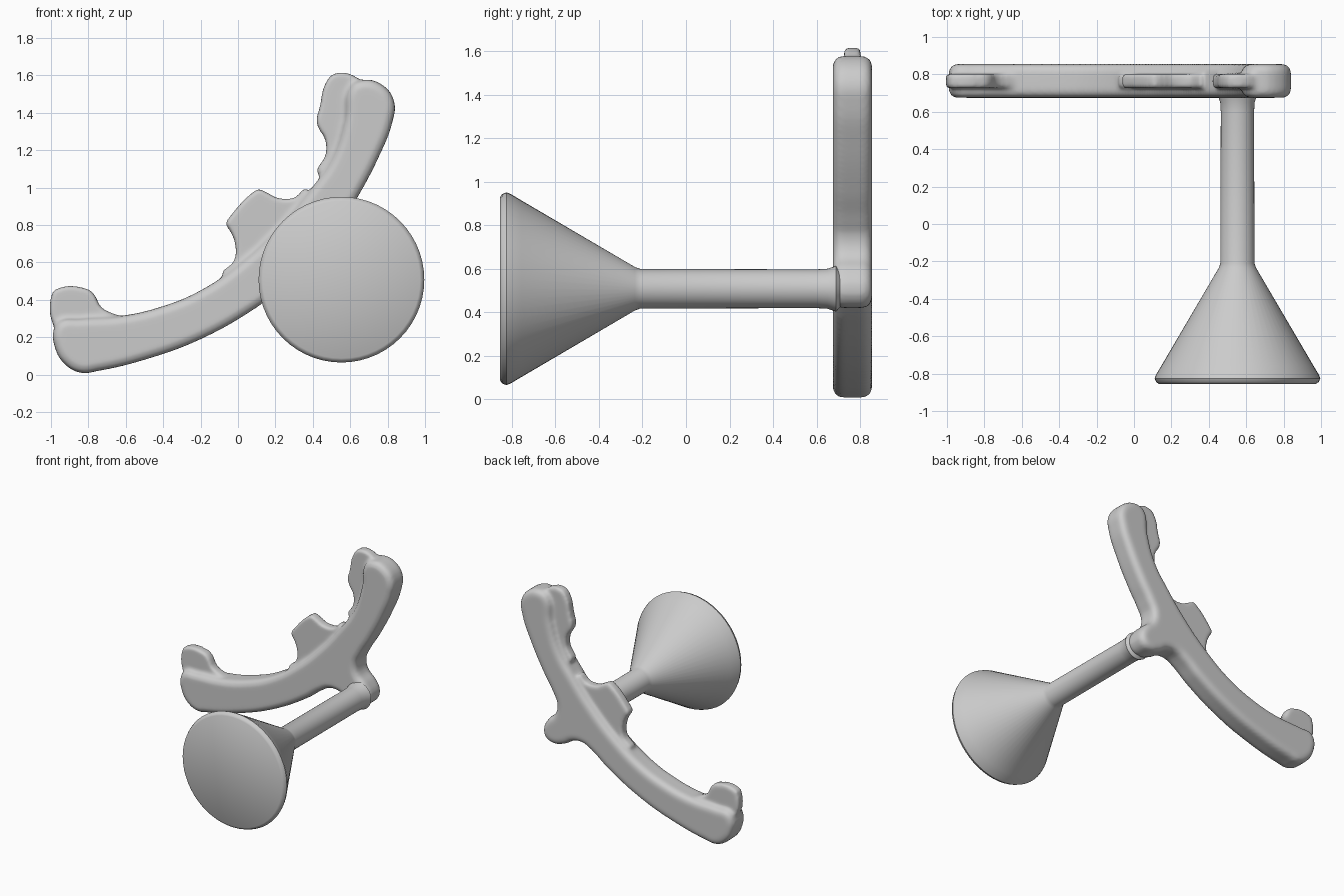
import bpy, bmesh, math

if "Cube" in bpy.data.objects:
    bpy.data.objects.remove(bpy.data.objects["Cube"])


def activate(ob):
    bpy.ops.object.select_all(action='DESELECT')
    ob.select_set(True)
    bpy.context.view_layer.objects.active = ob


def slab(name, pts, half, bevel, y=0.765):
    """Smooth closed outline in x/z, thickened along y with rounded rims."""
    cu = bpy.data.curves.new(name, 'CURVE')
    cu.dimensions = '2D'
    cu.fill_mode = 'BOTH'
    cu.resolution_u = 6
    cu.extrude = half - bevel
    cu.bevel_depth = bevel
    cu.bevel_resolution = 3
    cu.offset = -bevel
    sp = cu.splines.new('BEZIER')
    sp.bezier_points.add(len(pts) - 1)
    for bp, (x, z) in zip(sp.bezier_points, pts):
        bp.co = (x, z, 0)
        bp.handle_left_type = bp.handle_right_type = 'AUTO'
    sp.use_cyclic_u = True
    ob = bpy.data.objects.new(name, cu)
    bpy.context.collection.objects.link(ob)
    ob.rotation_euler.x = math.pi / 2
    ob.location.y = y
    activate(ob)
    bpy.ops.object.convert(target='MESH')
    ob = bpy.context.object
    bpy.ops.object.transform_apply(location=True, rotation=True, scale=True)
    bm = bmesh.new()
    bm.from_mesh(ob.data)
    bmesh.ops.remove_doubles(bm, verts=bm.verts, dist=0.0005)
    bmesh.ops.recalc_face_normals(bm, faces=bm.faces)
    bm.to_mesh(ob.data)
    bm.free()
    return ob


# Curved bar with the stub that meets the shaft
bar = slab("curved_bar", [
    (-0.98, 0.15), (-0.93, 0.06), (-0.84, 0.01), (-0.75, 0.02), (-0.5, 0.08),
    (-0.2, 0.19), (0.1, 0.36), (0.22, 0.45), (0.3, 0.49), (0.38, 0.485),
    (0.46, 0.44), (0.55, 0.42), (0.62, 0.45), (0.64, 0.52), (0.6, 0.6),
    (0.54, 0.66), (0.525, 0.74), (0.56, 0.82), (0.64, 0.95), (0.755, 1.17),
    (0.825, 1.35), (0.835, 1.46), (0.77, 1.55), (0.66, 1.575), (0.6, 1.54),
    (0.57, 1.36), (0.5, 1.15), (0.38, 0.98), (0.23, 0.8), (0.03, 0.61),
    (-0.2, 0.45), (-0.42, 0.36), (-0.62, 0.315), (-0.85, 0.3),
    (-0.95, 0.29), (-0.985, 0.24)], 0.09, 0.045)

# Thin tabs on the inner edge
tabs = [
    slab("end_tab", [
        (-0.995, 0.43), (-0.975, 0.455), (-0.8, 0.455), (-0.77, 0.43),
        (-0.73, 0.36), (-0.65, 0.32), (-0.55, 0.29), (-0.7, 0.2),
        (-0.92, 0.2), (-0.98, 0.25)], 0.038, 0.015),
    slab("middle_tab", [
        (-0.065, 0.81), (-0.05, 0.835), (0.08, 0.975), (0.11, 0.99),
        (0.16, 0.97), (0.21, 0.945), (0.3, 0.945), (0.37, 0.99),
        (0.33, 0.85), (0.1, 0.6), (-0.08, 0.53), (-0.02, 0.61),
        (-0.015, 0.7), (-0.04, 0.765)], 0.038, 0.015),
    slab("top_tab", [
        (0.42, 1.36), (0.435, 1.42), (0.475, 1.57), (0.52, 1.61),
        (0.64, 1.585), (0.7, 1.5), (0.65, 1.3), (0.52, 1.1), (0.43, 1.07),
        (0.47, 1.18), (0.465, 1.26), (0.43, 1.32)], 0.038, 0.015)]

# Fuse bar and tabs into one softly blended body
activate(bar)
for t in tabs:
    t.select_set(True)
bpy.ops.object.join()
bar.name = "curved_bar_with_tabs"
rm = bar.modifiers.new("fuse", 'REMESH')
rm.mode = 'VOXEL'
rm.voxel_size = 0.013
rm.use_smooth_shade = True
sm = bar.modifiers.new("soften", 'SMOOTH')
sm.factor = 0.5
sm.iterations = 4

# Shaft with conical foot, turned about the y direction
profile = [(0, -0.855), (0.42, -0.855), (0.435, -0.845), (0.443, -0.825),
           (0.435, -0.805), (0.405, -0.755), (0.1, -0.235), (0.091, -0.21),
           (0.089, 0.6), (0.092, 0.65), (0.105, 0.69), (0.06, 0.73), (0, 0.73)]
N = 56
bm = bmesh.new()
vs = [bm.verts.new((r, y, 0)) for r, y in profile]
es = [bm.edges.new(p) for p in zip(vs, vs[1:])]
bmesh.ops.spin(bm, geom=vs + es, cent=(0, 0, 0), axis=(0, 1, 0),
               angle=2 * math.pi, steps=N)
bmesh.ops.remove_doubles(bm, verts=bm.verts, dist=0.0005)
bmesh.ops.recalc_face_normals(bm, faces=bm.faces)
me = bpy.data.meshes.new("shaft_and_cone")
bm.to_mesh(me)
bm.free()
shaft = bpy.data.objects.new("shaft_and_cone", me)
bpy.context.collection.objects.link(shaft)
shaft.location = (0.553, 0, 0.508)
activate(shaft)
bpy.ops.object.shade_smooth_by_angle(angle=math.radians(40))
